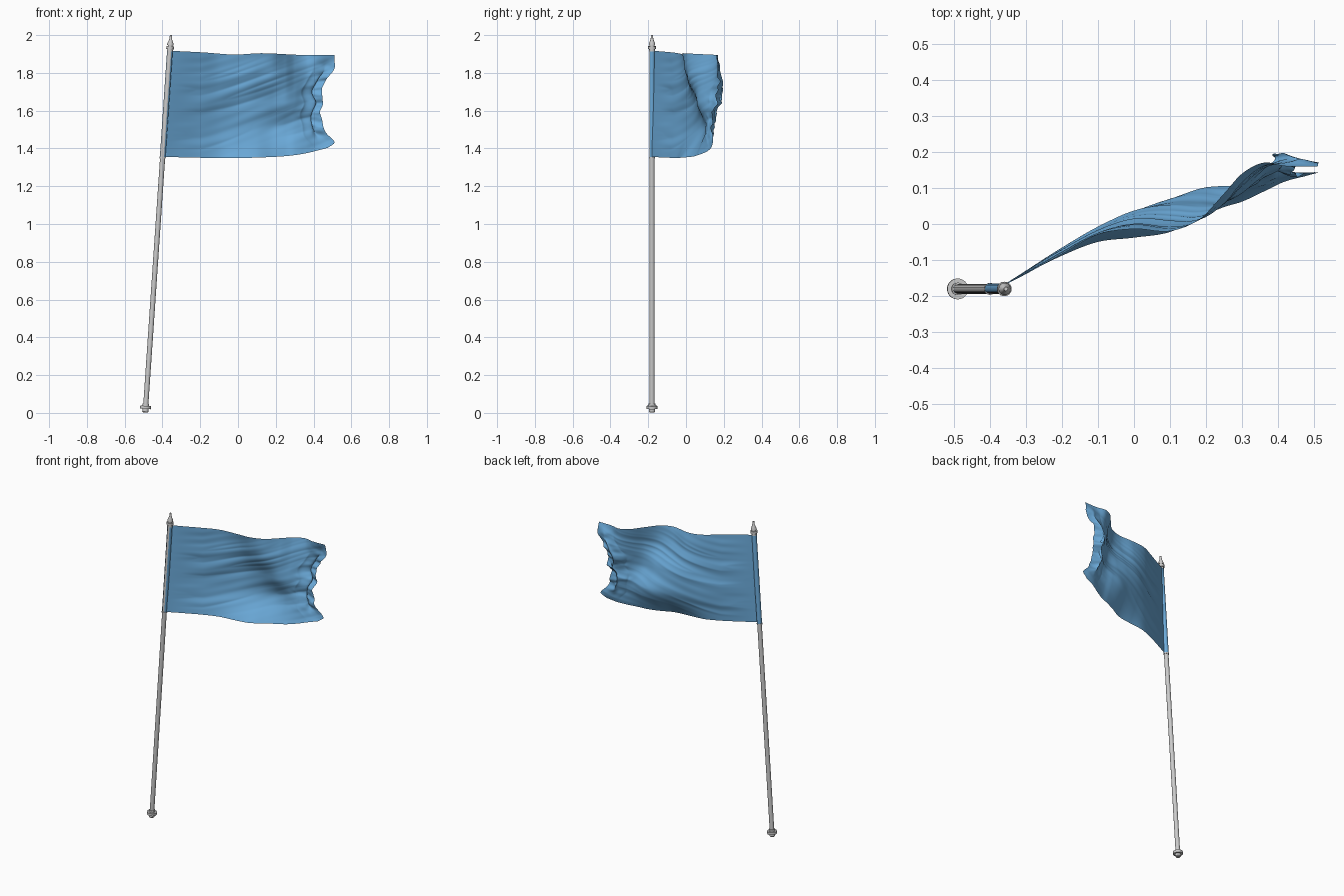
import bpy, bmesh, math
from mathutils import Vector, noise

if "Cube" in bpy.data.objects:
    bpy.data.objects.remove(bpy.data.objects["Cube"])

TOP, BASE = Vector((-0.355, -0.18, 2.0)), Vector((-0.491, -0.18, 0.0))
AXIS = TOP - BASE
TILT = Vector((0, 0, 1)).rotation_difference(AXIS)


def pole_x(z):
    return BASE.x + AXIS.x * z / 2


def spline(pts, t):
    """Smooth curve through (t, value) points."""
    t = min(max(t, pts[0][0]), pts[-1][0])
    i = 0
    while i < len(pts) - 2 and t > pts[i + 1][0]:
        i += 1

    def slope(j):
        a, b = pts[max(j - 1, 0)], pts[min(j + 1, len(pts) - 1)]
        return (b[1] - a[1]) / (b[0] - a[0])
    (t0, a), (t1, b) = pts[i], pts[i + 1]
    h = t1 - t0
    s = (t - t0) / h
    return ((2*s**3 - 3*s*s + 1) * a + (s**3 - 2*s*s + s) * h * slope(i)
            + (3*s*s - 2*s**3) * b + (s**3 - s*s) * h * slope(i + 1))


def smoothstep(a, b, t):
    t = min(max((t - a) / (b - a), 0), 1)
    return t * t * (3 - 2 * t)


def finish(bm, name, mat=None, angle=35):
    me = bpy.data.meshes.new(name)
    bm.to_mesh(me)
    bm.free()
    ob = bpy.data.objects.new(name, me)
    bpy.context.collection.objects.link(ob)
    if mat:
        me.materials.append(mat)
    bpy.context.view_layer.objects.active = ob
    ob.select_set(True)
    bpy.ops.object.shade_smooth_by_angle(angle=math.radians(angle))
    ob.select_set(False)
    return ob


def grid(name, nu, nv, func, mat, angle):
    bm = bmesh.new()
    vs = [[bm.verts.new(func(i / nu, j / nv)) for j in range(nv + 1)] for i in range(nu + 1)]
    for i in range(nu):
        for j in range(nv):
            bm.faces.new((vs[i][j], vs[i+1][j], vs[i+1][j+1], vs[i][j+1]))
    return finish(bm, name, mat, angle)


def lathe(name, profile, seg=24):
    """Revolve (radius, height) points around the leaning pole axis."""
    bm = bmesh.new()
    rings = []
    for r, z in profile:
        c = Vector((pole_x(z), BASE.y, z))
        rings.append([bm.verts.new(c + TILT @ Vector((r * math.cos(a), r * math.sin(a), 0)))
                      for a in (2 * math.pi * k / seg for k in range(seg))])
    for a, b in zip(rings, rings[1:]):
        for k in range(seg):
            bm.faces.new((a[k], a[(k+1) % seg], b[(k+1) % seg], b[k]))
    bm.faces.new(rings[0][::-1])
    bm.faces.new(rings[-1])
    return finish(bm, name)


# Pole, base ferrule, finial and sleeve rings
lathe("pole", [(0.0135, 0.04), (0.0135, 1.93)])
lathe("base_ferrule", [(0.013, 0.002), (0.0165, 0.006), (0.0165, 0.021), (0.029, 0.021),
                       (0.029, 0.037), (0.0175, 0.037), (0.0175, 0.049), (0.013, 0.049)])
lathe("finial", [(0.0135, 1.926), (0.02, 1.926), (0.02, 1.941), (0.013, 1.941), (0.013, 1.947),
                 (0.017, 1.947), (0.0165, 1.955), (0.0085, 1.975), (0.007, 1.98), (0.0055, 2.0)])
for n, z in (("lower", 1.351), ("upper", 1.918)):
    lathe(n + "_ring", [(0.0165, z - 0.004), (0.0165, z + 0.004)])

blue = bpy.data.materials.new("flag_blue")
blue.diffuse_color = (0.15, 0.41, 0.71, 1)
blue.use_nodes = True
blue.node_tree.nodes["Principled BSDF"].inputs["Base Color"].default_value = blue.diffuse_color


# Sleeve: cloth wrapped around the flag side of the pole
def sleeve(u, v):
    a = math.radians(-60 + 275 * u)
    z = 1.352 + 0.565 * v
    return Vector((pole_x(z), BASE.y, z)) + TILT @ Vector((0.015 * math.cos(a), 0.015 * math.sin(a), 0))


grid("flag_sleeve", 20, 12, sleeve, blue, 60)

# Flag: outline in front view, and depth along rows from the bottom to the top edge
FREE = [(0, 0.475), (0.06, 0.51), (0.17, 0.46), (0.3, 0.445), (0.4, 0.43), (0.5, 0.455),
        (0.63, 0.44), (0.73, 0.47), (0.85, 0.508), (1, 0.51)]
LOW = [(0, 1.355), (0.4, 1.349), (0.7, 1.357), (0.85, 1.372), (1, 1.403)]
HIGH = [(0, 1.917), (0.2, 1.908), (0.38, 1.897), (0.55, 1.904), (0.8, 1.895), (1, 1.896)]
COLS = (-0.38, -0.3, -0.2, -0.1, 0, 0.1, 0.18, 0.25, 0.3, 0.36, 0.42, 0.51)
ROWS = [
    (0, (-0.18, -0.138, -0.088, -0.05, -0.038, -0.022, 0.018, 0.047, 0.062, 0.09, 0.118, 0.14)),
    (0.27, (-0.18, -0.131, -0.07, -0.012, 0.03, 0.065, 0.092, 0.102, 0.106, 0.122, 0.145, 0.155)),
    (0.53, (-0.18, -0.133, -0.075, -0.018, 0.028, 0.05, 0.056, 0.06, 0.085, 0.135, 0.165, 0.175)),
    (0.8, (-0.18, -0.136, -0.08, -0.026, 0.003, 0.002, 0.014, 0.06, 0.112, 0.155, 0.168, 0.178)),
    (1, (-0.18, -0.139, -0.083, -0.03, -0.014, -0.02, 0.012, 0.085, 0.14, 0.17, 0.16, 0.16))]
CURVES = [(v, list(zip(COLS, ys))) for v, ys in ROWS]


def flag(u, v):
    z = spline(LOW, u) * (1 - v) + spline(HIGH, u) * v
    x0 = pole_x(z)
    x = x0 + (spline(FREE, v) - x0) * u ** 0.97
    y = spline([(t, spline(c, x)) for t, c in CURVES], v)
    # long drag folds, level at the pole and rising toward the free end
    body = smoothstep(0, 0.2, u) * min(1, 6 * v * (1 - v) + 0.1)
    w = z - 0.38 * max(x + 0.2, 0) ** 1.2
    y += 0.008 * body * noise.noise(Vector((x * 2.2, w * 13, 3.1)))
    y += 0.007 * body * (0.4 - abs(noise.noise(Vector((x * 2.5, w * 24, 7.7)))))
    # gathered free end: the cloth doubles back on itself, with tight crumples
    mid = math.sin(math.pi * v) ** 1.3
    e = smoothstep(0.8, 1, u) * mid
    s = min(max((u - 0.87) / 0.13, 0), 1)
    x += 0.028 * mid * math.sin(2 * math.pi * s) * smoothstep(0, 0.3, s)
    y += mid * (0.03 * math.sin(math.pi * s) - 0.01 * smoothstep(0.5, 1, s))
    p = Vector((u * 9, z * 15, 1.3))
    y += 0.03 * e * noise.noise(p) + 0.014 * e * noise.noise(p * 2.3)
    x += 0.022 * e * noise.noise(p + Vector((9, 4, 2)))
    z += 0.016 * e * noise.noise(p + Vector((3, 8, 5)))
    return Vector((x, min(y, 0.21), z))


grid("flag_cloth", 200, 110, flag, blue, 80)
